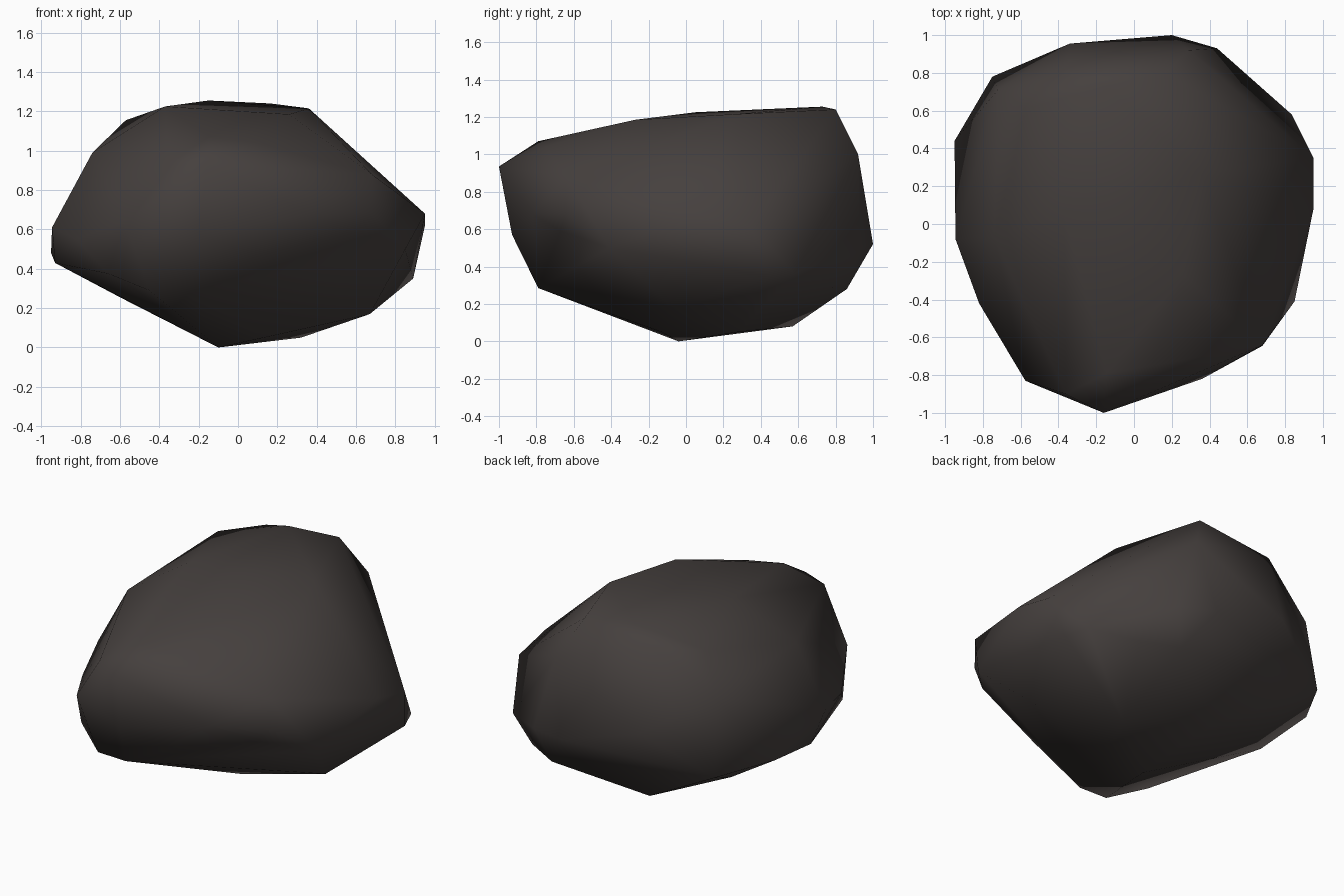
import bpy, bmesh

# Boulder: convex hull around its chiselled corners
corners = [
    # underside
    (-0.10, -0.04, 0.0), (0.32, 0.28, 0.05), (-0.14, 0.57, 0.08), (0.67, -0.06, 0.17),
    (-0.59, 0.38, 0.25), (-0.25, -0.79, 0.285), (-0.45, -0.79, 0.29), (-0.66, -0.66, 0.375),
    (0.36, 0.86, 0.28), (0.58, 0.745, 0.29), (0.13, -0.13, 0.05),
    # left side
    (-0.93, 0.05, 0.43), (-0.95, 0.44, 0.48), (-0.945, -0.08, 0.61), (-0.75, 0.78, 0.44),
    (-0.82, -0.42, 0.55), (-0.74, -0.07, 0.99), (-0.72, 0.71, 0.92),
    # front
    (-0.575, -0.83, 0.64), (-0.16, -1.0, 0.935), (-0.20, -0.93, 0.57), (-0.36, -0.90, 0.95),
    (0.36, -0.82, 0.68), (0.68, -0.64, 0.88), (0.68, -0.645, 0.685), (0.60, -0.67, 0.59),
    (0.85, -0.41, 0.50), (0.10, -0.80, 0.47),
    # right side
    (0.95, 0.08, 0.68), (0.95, 0.35, 0.62), (0.89, 0.436, 0.35), (0.835, 0.58, 0.36),
    # back
    (0.44, 0.93, 0.50), (0.20, 1.0, 0.52), (-0.34, 0.955, 0.68), (0.29, 0.92, 1.0),
    # crown
    (-0.15, 0.73, 1.255), (0.165, 0.80, 1.24), (-0.57, 0.61, 1.155), (-0.36, 0.80, 1.18),
    (-0.37, 0.05, 1.225), (0.36, 0.265, 1.215), (0.26, -0.27, 1.185),
    (-0.145, -0.79, 1.07), (0.10, -0.75, 1.04),
]
bm = bmesh.new()
for c in corners:
    bm.verts.new(c)
bmesh.ops.convex_hull(bm, input=bm.verts[:])
bmesh.ops.delete(bm, geom=[v for v in bm.verts if not v.link_faces], context='VERTS')
bmesh.ops.recalc_face_normals(bm, faces=bm.faces[:])
for f in bm.faces:
    f.smooth = True

mesh = bpy.data.meshes.new("boulder")
bm.to_mesh(mesh)
bm.free()
boulder = bpy.data.objects.new("boulder", mesh)
bpy.context.collection.objects.link(boulder)

# Dark stone colour
stone = bpy.data.materials.new("dark_stone")
stone.diffuse_color = (0.060, 0.051, 0.048, 1.0)
mesh.materials.append(stone)
